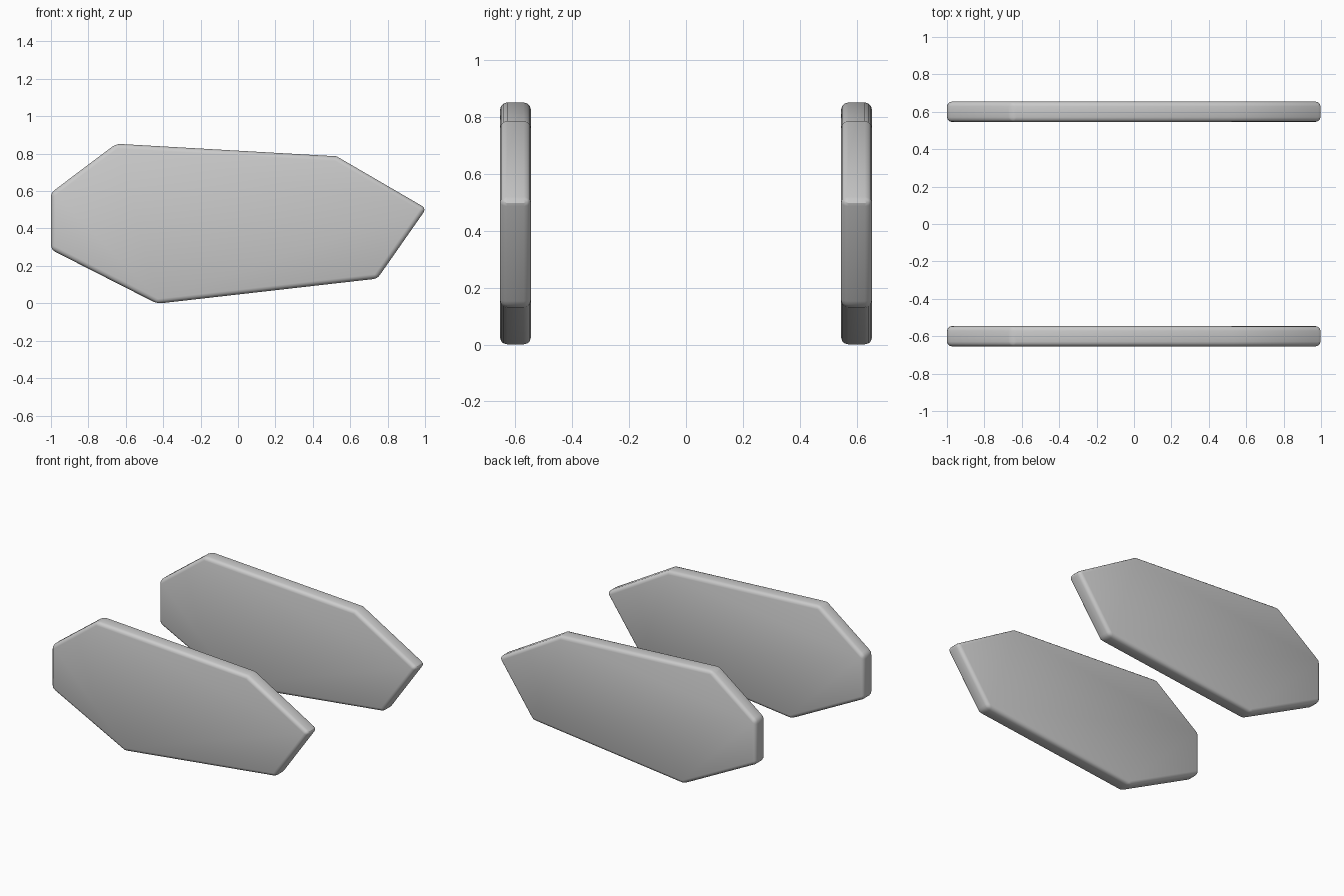
import bpy, bmesh
from math import radians

if "Cube" in bpy.data.objects:
    bpy.data.objects.remove(bpy.data.objects["Cube"])

# Side outline in x, z
OUTLINE = [(-1.0, 0.287), (-0.432, -0.002), (0.745, 0.132), (1.007, 0.507),
           (0.527, 0.786), (-0.652, 0.853), (-1.0, 0.591)]
THICK = 0.108


def make_panel(name, y):
    """Flat seven-sided plate centred on y, with rounded edges."""
    bm = bmesh.new()
    face = bm.faces.new([bm.verts.new((x, y - THICK / 2, z)) for x, z in OUTLINE])
    ext = bmesh.ops.extrude_face_region(bm, geom=[face])
    verts = [g for g in ext["geom"] if isinstance(g, bmesh.types.BMVert)]
    bmesh.ops.translate(bm, verts=verts, vec=(0, THICK, 0))
    bmesh.ops.recalc_face_normals(bm, faces=bm.faces)
    mesh = bpy.data.meshes.new(name)
    bm.to_mesh(mesh)
    bm.free()
    obj = bpy.data.objects.new(name, mesh)
    bpy.context.collection.objects.link(obj)

    # Rounded edges
    bev = obj.modifiers.new("rounded_edges", 'BEVEL')
    bev.width = 0.025
    bev.segments = 3
    bev.limit_method = 'ANGLE'
    bev.angle_limit = radians(30)

    bpy.ops.object.select_all(action='DESELECT')
    obj.select_set(True)
    bpy.context.view_layer.objects.active = obj
    bpy.ops.object.modifier_apply(modifier=bev.name)
    bpy.ops.object.shade_smooth_by_angle(angle=radians(30))
    return obj


# Matching side panels
make_panel("front_side_panel", -0.6)
make_panel("back_side_panel", 0.6)
